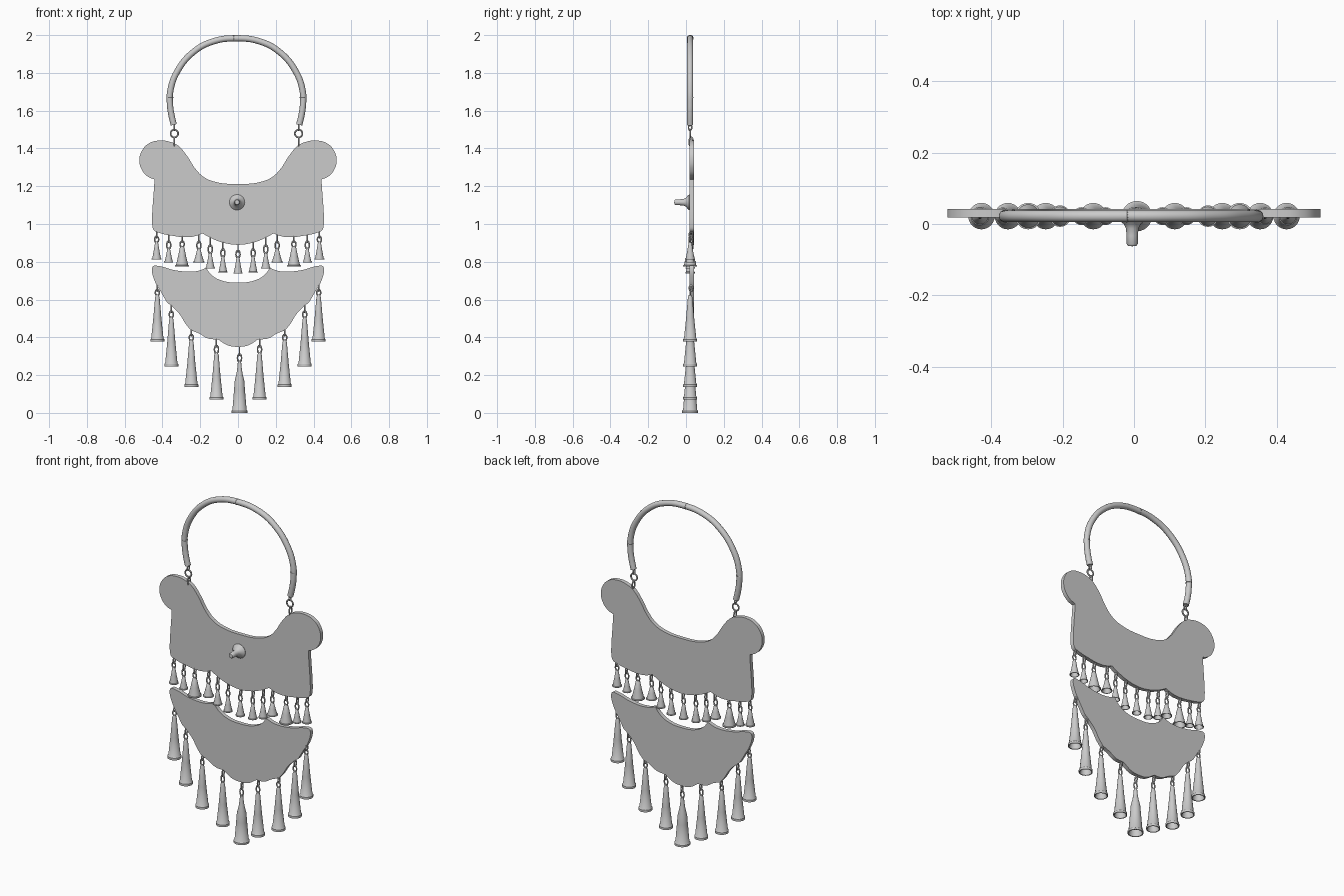
import bpy, bmesh, math

if "Cube" in bpy.data.objects:
    bpy.data.objects.remove(bpy.data.objects["Cube"])

Y = 0.022        # depth of the hanging parts
PLATE_Y = 0.030  # depth of the flat plates


def smooth(obj):
    bpy.ops.object.select_all(action='DESELECT')
    obj.select_set(True)
    bpy.context.view_layer.objects.active = obj
    bpy.ops.object.shade_smooth_by_angle(angle=math.radians(40))
    return obj


def curve_object(name, pts, corners=(), cyclic=False, dims='3D', **settings):
    """Bezier curve through pts, converted to a mesh."""
    cu = bpy.data.curves.new(name, 'CURVE')
    cu.dimensions = dims
    cu.resolution_u = 8
    for key, value in settings.items():
        setattr(cu, key, value)
    sp = cu.splines.new('BEZIER')
    sp.bezier_points.add(len(pts) - 1)
    sp.use_cyclic_u = cyclic
    for p, bp in zip(pts, sp.bezier_points):
        bp.co = (p[0], p[1], 0)
        kind = 'VECTOR' if p in corners else 'AUTO'
        bp.handle_left_type = bp.handle_right_type = kind
    obj = bpy.data.objects.new(name, cu)
    bpy.context.collection.objects.link(obj)
    obj.rotation_euler.x = math.pi / 2
    bpy.ops.object.select_all(action='DESELECT')
    obj.select_set(True)
    bpy.context.view_layer.objects.active = obj
    bpy.ops.object.convert(target='MESH')
    obj = bpy.context.view_layer.objects.active
    return smooth(obj)


def plate(name, half, cusps):
    """Flat plate from the right half of its outline (first and last on x=0)."""
    pts = half + [(-x, z) for x, z in reversed(half[1:-1])]
    corners = cusps + [(-x, z) for x, z in cusps]
    obj = curve_object(name, pts, corners, True, '2D', fill_mode='BOTH', extrude=0.0115)
    obj.location.y = PLATE_Y


def lathe(name, profile, loc, n=28):
    """Revolve (radius, height) pairs around z."""
    bm = bmesh.new()
    verts = [bm.verts.new((r, 0, z)) for r, z in profile]
    edges = [bm.edges.new(pair) for pair in zip(verts, verts[1:])]
    bmesh.ops.spin(bm, geom=verts + edges, cent=(0, 0, 0), axis=(0, 0, 1),
                   angle=2 * math.pi, steps=n)
    bmesh.ops.remove_doubles(bm, verts=bm.verts, dist=1e-5)
    bmesh.ops.recalc_face_normals(bm, faces=bm.faces)
    me = bpy.data.meshes.new(name)
    bm.to_mesh(me)
    bm.free()
    obj = bpy.data.objects.new(name, me)
    bpy.context.collection.objects.link(obj)
    obj.location = loc
    return smooth(obj)


def link(name, x, top, bottom, facing, width=0.011, wire=0.0038, y=Y):
    """Oval wire ring between two heights, seen open from the front if facing."""
    bpy.ops.mesh.primitive_torus_add(major_radius=width, minor_radius=wire,
                                     major_segments=20, minor_segments=8)
    obj = bpy.context.object
    obj.name = name
    obj.scale.y = (top - bottom) / (2 * (width + wire))
    obj.rotation_euler = (math.pi / 2, 0, 0 if facing else math.pi / 2)
    obj.location = (x, y, (top + bottom) / 2)
    smooth(obj)


def bell(name, x, attach, top, bottom, r, shape):
    """Hollow bell on two interlocking wire links."""
    h = top - bottom
    inside = [(0.86, 0), (0.72, 0.12), (0.18, 0.82), (0, 0.84)]
    lathe(name, [(a * r, b * h) for a, b in shape + inside], (x, Y, bottom))
    mid = (attach + top) / 2
    link(name + "_upper_link", x, attach + 0.008, mid - 0.008, False, 0.009, y=0.026)
    link(name + "_lower_link", x, mid + 0.008, top - 0.008, True)


# upper breast plate with round shoulder lobes
lobe = [(0.417 + 0.105 * math.cos(math.radians(a)), 1.337 + 0.105 * math.sin(math.radians(a)))
        for a in (92, 60, 30, 0, -30, -55)]
plate("upper_plate",
      [(0, 1.212), (0.116, 1.222), (0.18, 1.248), (0.222, 1.288), (0.275, 1.368),
       (0.317, 1.415), (0.36, 1.435)] + lobe +
      [(0.442, 1.236), (0.453, 0.985), (0.444, 0.965), (0.423, 0.955), (0.354, 0.939),
       (0.275, 0.93), (0.23, 0.935), (0.188, 0.95), (0.138, 0.923), (0.074, 0.9), (0, 0.89)],
      [(0.442, 1.236), (0.188, 0.95)])

# lower crescent plate
plate("lower_plate",
      [(0, 0.69), (0.09, 0.702), (0.143, 0.733), (0.169, 0.767), (0.222, 0.75),
       (0.328, 0.754), (0.423, 0.778), (0.449, 0.777), (0.455, 0.765), (0.444, 0.706),
       (0.407, 0.638), (0.376, 0.585), (0.349, 0.563), (0.312, 0.526), (0.275, 0.468),
       (0.249, 0.437), (0.206, 0.42), (0.159, 0.394), (0.106, 0.389), (0.053, 0.357),
       (0, 0.35)],
      [(0.169, 0.767), (0.376, 0.585), (0.249, 0.437), (0.106, 0.389)])

# neck hoop with collars
side = [(0.332, 1.525), (0.345, 1.58), (0.352, 1.632), (0.351, 1.70), (0.314, 1.807),
        (0.225, 1.913), (0.122, 1.967)]
hoop = [(-x, z) for x, z in side] + [(0, 1.983)] + side[::-1]
hoop = [(x - 0.008, z) for x, z in hoop]
curve_object("neck_hoop", hoop, bevel_depth=0.0165, bevel_resolution=5,
             use_fill_caps=True).location.y = Y
for x, z, tilt in ((-0.36, 1.67, 0), (0.344, 1.67, 0), (-0.02, 1.983, math.pi / 2)):
    bpy.ops.mesh.primitive_torus_add(major_radius=0.015, minor_radius=0.003,
                                     major_segments=24, minor_segments=8,
                                     location=(x, Y, z), rotation=(0, tilt, 0))
    bpy.context.object.name = "hoop_collar"
    smooth(bpy.context.object)

# links between hoop and upper plate
for x in (-0.337, 0.321):
    link("hoop_eye", x, 1.53, 1.492, False, 0.009)
    link("hoop_ring", x, 1.504, 1.454, True, 0.020, 0.0045)
    link("plate_eye", x, 1.464, 1.405, False, 0.011, 0.004, PLATE_Y - 0.003)

# central spike on a flared base
spike = lathe("centre_spike",
              [(0, 0), (0.040, 0), (0.041, 0.006), (0.034, 0.014), (0.024, 0.022),
               (0.018, 0.034), (0.0155, 0.055), (0.0155, 0.078), (0.012, 0.083), (0, 0.0845)],
              (-0.005, Y, 1.115))
spike.rotation_euler.x = math.pi / 2

# bell outlines as fractions of radius and height
cone = [(0, 1), (0.2, 1), (0.32, 0.95), (0.58, 0.5), (0.88, 0.07), (1, 0.05), (1, 0)]
necked = [(0, 1), (0.2, 1), (0.26, 0.9), (0.36, 0.78), (0.6, 0.62), (0.68, 0.45),
          (0.88, 0.06), (1, 0.04), (1, 0)]

# row of small bells: x, attach height, top, bottom, radius
small = [(0, 0.89, 0.823, 0.738, 0.025), (0.08, 0.903, 0.827, 0.742, 0.025),
         (0.147, 0.928, 0.845, 0.765, 0.025), (0.207, 0.942, 0.868, 0.797, 0.030),
         (0.296, 0.932, 0.88, 0.775, 0.037), (0.367, 0.942, 0.87, 0.797, 0.024),
         (0.431, 0.957, 0.905, 0.812, 0.026)]
# row of large bells
large = [(0.114, 0.389, 0.318, 0.07, 0.037), (0.247, 0.438, 0.385, 0.138, 0.037),
         (0.353, 0.567, 0.505, 0.245, 0.037), (0.427, 0.672, 0.625, 0.377, 0.037)]
for row, name in ((small, "small_bell"), (large, "large_bell")):
    for x, *rest in row:
        for s in ((1, -1) if x else (1,)):
            bell(name, s * x, *rest, cone)
bell("centre_bell", 0.008, 0.345, 0.272, 0.0, 0.0425, necked)
